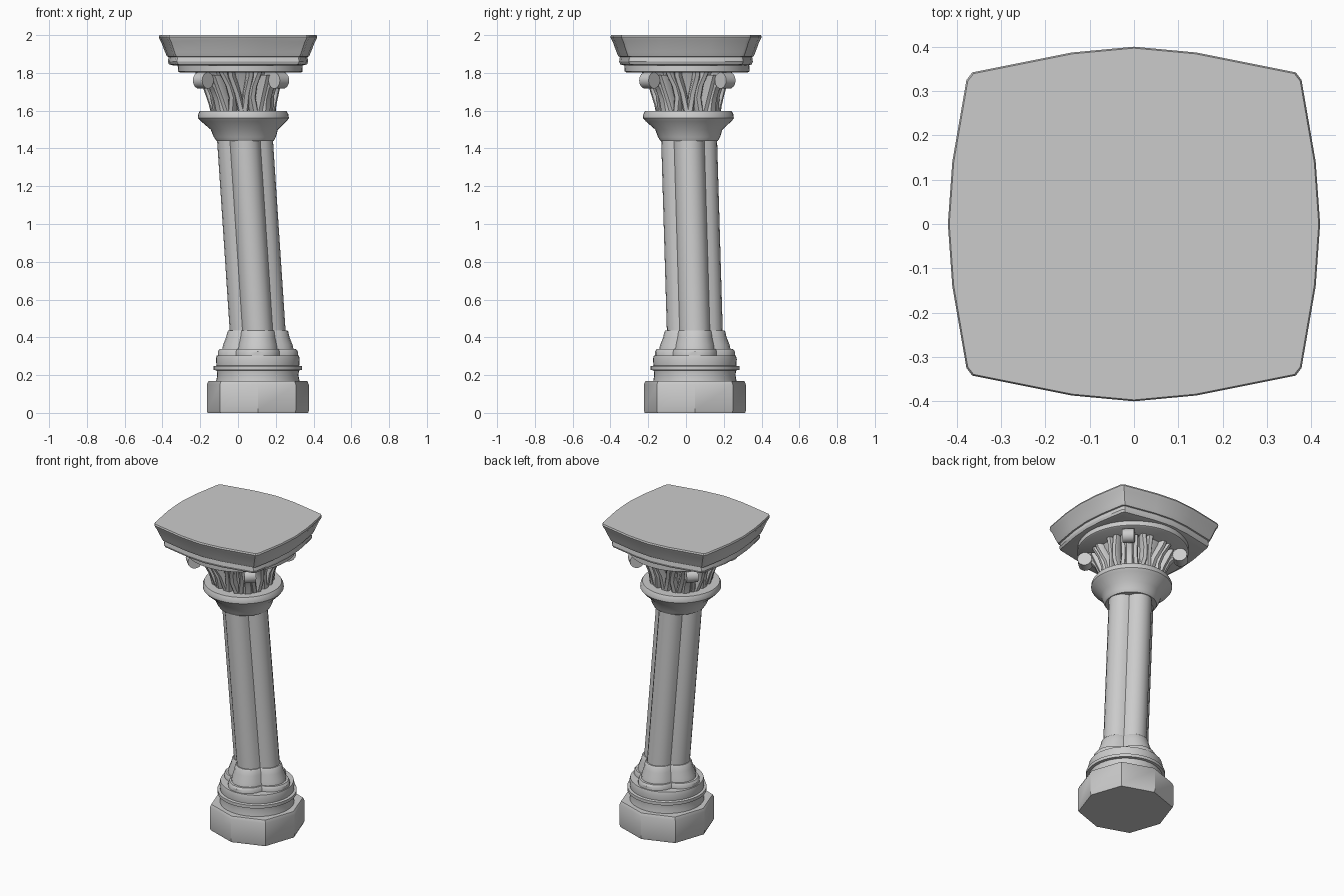
import bpy, bmesh, math
from math import sin, cos, pi, radians
from mathutils import Vector

if "Cube" in bpy.data.objects:
    bpy.data.objects.remove(bpy.data.objects["Cube"])


def axis(z):
    # the column leans: base is offset, top is centred
    t = min(1, max(0, (2.0 - z) / 1.57))
    return Vector((0.105 * t, 0.047 * t, z))


def finish(name, bm, angle=35):
    bmesh.ops.recalc_face_normals(bm, faces=bm.faces)
    me = bpy.data.meshes.new(name)
    bm.to_mesh(me)
    bm.free()
    ob = bpy.data.objects.new(name, me)
    bpy.context.collection.objects.link(ob)
    bpy.ops.object.select_all(action='DESELECT')
    bpy.context.view_layer.objects.active = ob
    ob.select_set(True)
    bpy.ops.object.shade_smooth_by_angle(angle=radians(angle))
    return ob


def skin(bm, rings):
    rows = [[bm.verts.new(p) for p in r] for r in rings]
    n = len(rows[0])
    for a, b in zip(rows, rows[1:]):
        for i in range(n):
            j = (i + 1) % n
            bm.faces.new((a[i], a[j], b[j], b[i]))
    bm.faces.new(rows[0][::-1])
    bm.faces.new(rows[-1])


def loft(name, section, profile, angle=35):
    # section is a unit outline, profile is a list of (z, size)
    bm = bmesh.new()
    skin(bm, [[axis(z) + Vector((x * s, y * s, 0)) for x, y in section]
              for z, s in profile])
    return finish(name, bm, angle)


def circle(n):
    return [(cos(2 * pi * i / n), sin(2 * pi * i / n)) for i in range(n)]


def quatrefoil(d=0.45, r=0.55, n=8):
    # four round lobes meeting in creases on the diagonals
    c = (d + math.sqrt(2 * r * r - d * d)) / 2
    half = math.atan2(c, c - d)
    pts = []
    for q in range(4):
        for i in range(n):
            a = -half + 2 * half * i / n
            x, y = d + r * cos(a), r * sin(a)
            k = q * pi / 2
            pts.append((x * cos(k) - y * sin(k), x * sin(k) + y * cos(k)))
    return pts


ROUND, LOBES = circle(40), quatrefoil()

# plinth: octagon with points on the axes and diagonals
octagon = [((0.27, 0.284)[i % 2] * cos(i * pi / 4),
            (0.27, 0.284)[i % 2] * sin(i * pi / 4)) for i in range(8)]
loft("plinth", octagon, [(0, 0.985), (0.012, 1), (0.15, 1), (0.168, 0.97)])

# base mouldings
loft("base_drum", ROUND, [(0.16, 0.222), (0.20, 0.215), (0.225, 0.218), (0.227, 0.235),
                          (0.247, 0.235), (0.25, 0.219), (0.285, 0.222), (0.305, 0.217)])
loft("base_step", LOBES, [(0.30, 0.212), (0.325, 0.212), (0.337, 0.203)])
loft("base_flare", LOBES, [(0.33, 0.19), (0.36, 0.184), (0.40, 0.168), (0.43, 0.161), (0.437, 0.155)])

# shaft
loft("shaft", LOBES, [(0.42, 0.148), (1.45, 0.148)])

# necking ring under the capital
loft("neck_ring", ROUND, [(1.44, 0.152), (1.46, 0.164), (1.50, 0.178), (1.545, 0.228),
                          (1.56, 0.24), (1.58, 0.239), (1.597, 0.23)])

# capital bell
loft("capital_bell", ROUND, [(1.59, 0.14), (1.66, 0.15), (1.73, 0.17), (1.81, 0.21)])


def strap(bm, path, width, thick):
    # rectangular band along points of (angle in degrees, outer radius, z)
    rings = []
    for deg, r, z in path:
        a = radians(deg)
        out, side = Vector((cos(a), sin(a), 0)), Vector((-sin(a), cos(a), 0))
        c = axis(z)
        w = width / 2
        rings.append([c + out * (r - thick) - side * w, c + out * (r - thick * 0.2) - side * w,
                      c + out * r - side * w * 0.6, c + out * r + side * w * 0.6,
                      c + out * (r - thick * 0.2) + side * w, c + out * (r - thick) + side * w])
    skin(bm, rings)


# stalks on each face and leaves towards each corner
stalks, leaves = bmesh.new(), bmesh.new()
for q in range(4):
    k = q * 90
    for m in (-1, 1):
        strap(stalks, [(k + m * 3, 0.172, 1.595), (k + m * 8, 0.19, 1.69),
                       (k + m * 13, 0.235, 1.78), (k + m * 13, 0.245, 1.81)], 0.036, 0.06)
        strap(stalks, [(k + m * 22, 0.178, 1.595), (k + m * 17, 0.195, 1.67),
                       (k + m * 19, 0.215, 1.73), (k + m * 25, 0.25, 1.81)], 0.036, 0.06)
        strap(leaves, [(k + 45 + m * 14, 0.178, 1.595), (k + 45 + m * 10, 0.20, 1.68),
                       (k + 45 + m * 9, 0.25, 1.79)], 0.035, 0.06)
    strap(leaves, [(k + 45, 0.185, 1.595), (k + 45, 0.198, 1.66), (k + 45, 0.225, 1.72),
                   (k + 45, 0.275, 1.77), (k + 45, 0.29, 1.805)], 0.055, 0.08)
finish("capital_stalks", stalks)
finish("capital_leaves", leaves)

# corner scrolls
scrolls = bmesh.new()
for q in range(4):
    a = radians(45 + 90 * q)
    out, side = Vector((cos(a), sin(a), 0)), Vector((-sin(a), cos(a), 0))
    c = axis(1.76) + out * 0.283
    skin(scrolls, [[c + side * s + (out * x + Vector((0, 0, y))) * 0.043
                    for x, y in circle(14)] for s in (-0.035, 0.035)])
finish("corner_scrolls", scrolls)

# round plate, then the bowed square slab
loft("capital_plate", ROUND, [(1.803, 0.322), (1.808, 0.33), (1.845, 0.33)])
quarter = [(0.42, 0), (0.41, 0.14), (0.378, 0.325), (0.365, 0.342), (0.14, 0.387)]
slab = []
for sx, sy, rev in ((1, 1, 0), (-1, 1, 1), (-1, -1, 0), (1, -1, 1)):
    pts = quarter if not rev else [(0, 0.4)] + quarter[:0:-1]
    slab += [(x * sx, y * sy) for x, y in pts] if not (sx, sy) == (-1, -1) else \
            [(x * sx, y * sy) for x, y in quarter]
    if (sx, sy) == (1, -1):
        break
bm = bmesh.new()
skin(bm, [[(x * s, y * s, z) for x, y in slab] for z, s in
          ((1.838, 0.80), (1.845, 0.87), (1.86, 0.885), (1.885, 0.875), (1.887, 0.895),
           (1.91, 0.92), (1.965, 0.97), (1.975, 0.985), (1.99, 1.0), (2.0, 0.992))])
finish("abacus", bm, 30)
